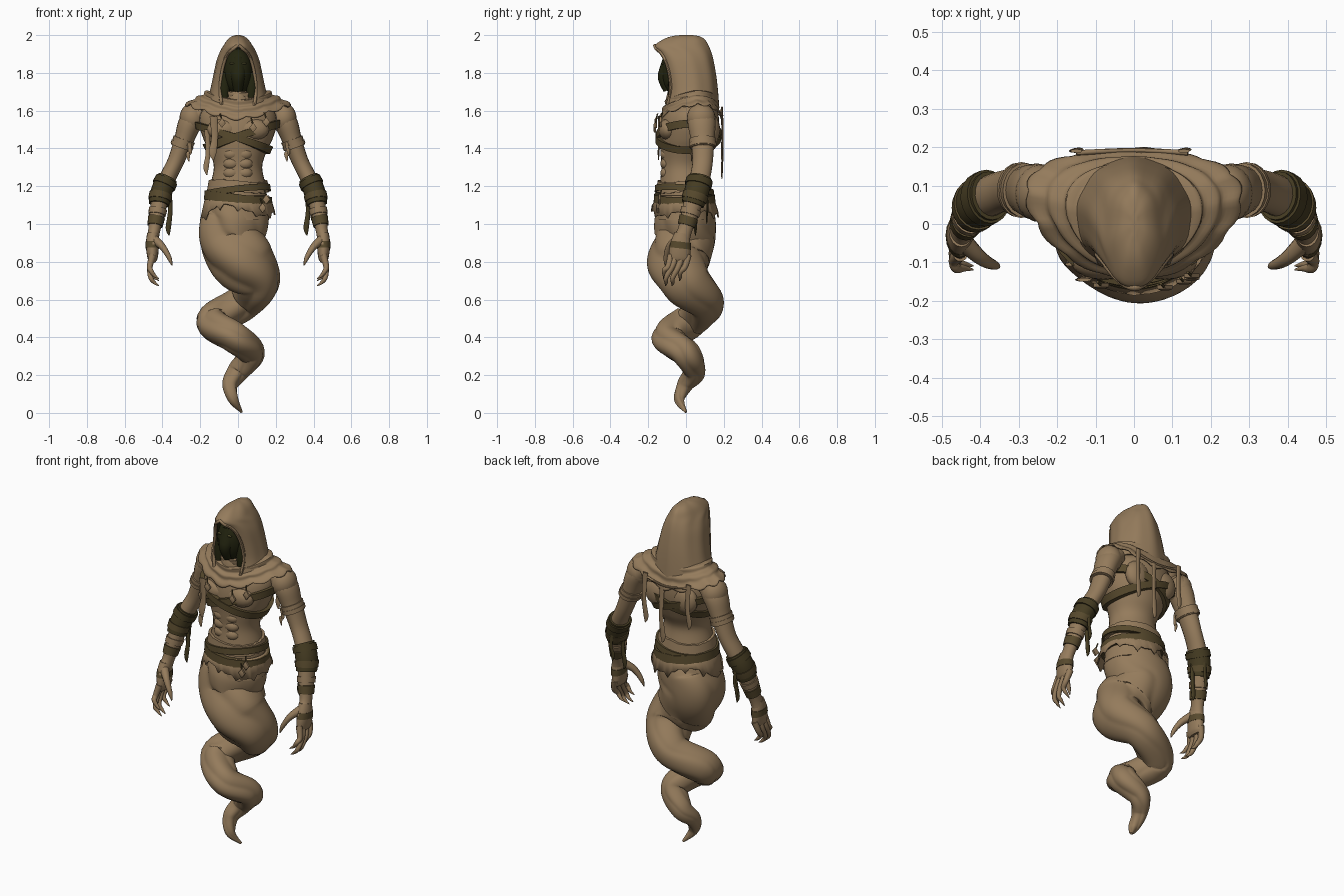
import bpy, bmesh, math, random
from math import sin, cos, pi, asin
from mathutils import Vector

random.seed(4)
if "Cube" in bpy.data.objects:
    bpy.data.objects.remove(bpy.data.objects["Cube"])


def material(name, rgb):
    m = bpy.data.materials.new(name)
    m.use_nodes = True
    m.diffuse_color = (*rgb, 1)
    m.node_tree.nodes["Principled BSDF"].inputs["Base Color"].default_value = (*rgb, 1)
    return m


TAN = material("tan cloth and skin", (0.3, 0.2, 0.107))
OLIVE = material("olive leather", (0.095, 0.067, 0.026))
DEEP = material("deep olive leather", (0.06, 0.045, 0.016))
DARK = material("dark shadow", (0.017, 0.018, 0.005))
EYE = material("dull eye", (0.13, 0.12, 0.04))
made = []


def grid(name, rows, mat, wrap=True, loop=False, caps=False, solid=0):
    """Skin a list of point rows into one surface."""
    bm = bmesh.new()
    vs = [[bm.verts.new(p) for p in r] for r in rows]
    n, m = len(vs), len(vs[0])
    for i in range(n if loop else n - 1):
        for j in range(m if wrap else m - 1):
            a, b, k = vs[i], vs[(i + 1) % n], (j + 1) % m
            bm.faces.new((a[j], a[k], b[k], b[j]))
    if caps:
        bm.faces.new(vs[0])
        bm.faces.new(vs[-1])
    bmesh.ops.recalc_face_normals(bm, faces=bm.faces)
    me = bpy.data.meshes.new(name)
    bm.to_mesh(me)
    bm.free()
    me.materials.append(mat)
    ob = bpy.data.objects.new(name, me)
    bpy.context.collection.objects.link(ob)
    if solid:
        mod = ob.modifiers.new("thickness", 'SOLIDIFY')
        mod.thickness = solid
    made.append(ob)


def spline(pts, n=6):
    """Catmull-Rom samples through tuples of any length."""
    out = []
    for i in range(len(pts) - 1):
        p = [pts[max(0, min(len(pts) - 1, i + k))] for k in (-1, 0, 1, 2)]
        for s in range(n):
            t = s / n
            out.append(tuple(0.5 * (2 * b + (c - a) * t + (2 * a - 5 * b + 4 * c - d) * t * t
                             + (3 * b - a - 3 * c + d) * t ** 3) for a, b, c, d in zip(*p)))
    return out + [tuple(pts[-1])]


def tube(name, pts, mat, sides=12, n=5, rib=None):
    """Tube along (x, y, z, half width, half depth) points."""
    s = spline(pts, n)
    rows = []
    for i, p in enumerate(s):
        t = (Vector(s[min(i + 1, len(s) - 1)][:3]) - Vector(s[max(i - 1, 0)][:3])).normalized()
        u = (Vector((0, 1, 0)) - t * t.y).normalized()
        v = t.cross(u)
        row = []
        for j in range(sides):
            a = 2 * pi * j / sides
            k = rib(a, i / len(s)) if rib else 1
            row.append(Vector(p[:3]) + (v * cos(a) * p[3] + u * sin(a) * p[4]) * k)
        rows.append(row)
    grid(name, rows, mat, caps=True)


def around(n):
    return [2 * pi * j / n for j in range(n)]


def ball(name, c, r, mat):
    rows = [[(c[0] + r[0] * sin(f) * cos(a), c[1] + r[1] * sin(f) * sin(a), c[2] + r[2] * cos(f))
             for a in around(20)] for f in (0.02 + (pi - 0.04) * i / 12 for i in range(13))]
    grid(name, rows, mat, caps=True)


def slice_pt(row, a, off=0):
    z, rx, yf, yb = row[:4]
    return ((rx + off) * cos(a), (yf + yb) / 2 + ((yb - yf) / 2 + off) * sin(a), z)


# Torso: height, half width, front y, back y
TORSO = spline([(1.02, .165, -.155, .14), (1.12, .155, -.145, .13), (1.2, .148, -.14, .12),
                (1.3, .128, -.13, .105), (1.38, .15, -.135, .14), (1.45, .183, -.14, .165),
                (1.53, .205, -.135, .175), (1.6, .19, -.115, .165), (1.66, .11, -.07, .12),
                (1.72, .06, -.05, .08)])
grid("torso", [[slice_pt(r, a) for a in around(32)] for r in TORSO], TAN, caps=True)


def torso_pt(a, z, off):
    row = min(TORSO, key=lambda r: abs(r[0] - z))
    i = TORSO.index(row)
    other = TORSO[min(i + 1, len(TORSO) - 1) if z > row[0] else max(i - 1, 0)]
    f = 0 if other is row else (z - row[0]) / (other[0] - row[0])
    return slice_pt([p + (q - p) * f for p, q in zip(row, other)], a, off)


def band(name, height, width, mat, off=0.014, wobble=0.0):
    """Strap wrapped round the torso at height(angle)."""
    rows = []
    for a in around(56):
        z, w = height(a), width / 2 + random.uniform(0, wobble)
        rows.append([torso_pt(a, z - w, -.01), torso_pt(a, z - w, off),
                     torso_pt(a, z + w, off), torso_pt(a, z + w, -.01)])
    grid(name, rows, mat, loop=True)


# Chest, back and belly muscles
for s, side in ((1, "left"), (-1, "right")):
    ball(side + "_pectoral", (s * .08, -.095, 1.5), (.085, .05, .058), TAN)
    ball(side + "_shoulder_blade", (s * .09, .135, 1.5), (.075, .045, .08), TAN)
    for i in range(3):
        ball(side + "_belly_muscle", (s * .034, -.1, 1.27 + .05 * i), (.045, .036, .034), TAN)

# Crossed chest straps, waist wraps and belts
band("rising_strap", lambda a: 1.465 + .065 * cos(a), .042, OLIVE, .018)
band("falling_strap", lambda a: 1.455 - .065 * cos(a), .038, OLIVE, .023)
band("waist_wrap", lambda a: 1.2 + .008 * sin(2 * a), .05, TAN, .014, .006)
band("upper_belt", lambda a: 1.175 + .022 * cos(a + .6), .034, OLIVE, .024)
band("lower_belt", lambda a: 1.135 - .018 * cos(a), .042, OLIVE, .026, .004)

# Ragged hem below the belts
hem = []
for j, a in enumerate(around(60)):
    low = 1.085 + .025 * sin(3 * a + 1) - .025 * (j % 5 == 0) - random.uniform(0, .012)
    low -= .03 * abs(cos(a)) ** 6
    hem.append([torso_pt(a, 1.15, .012), torso_pt(a, 1.12, .024), torso_pt(a, low, .036)])
grid("ragged_hem", hem, TAN, wrap=False, loop=True, solid=.008)

# Corkscrew tail with folds that wind down it
tail = [(0, -.005, 1.14, .135, .125), (-.01, -.005, 1.03, .172, .155), (-.04, -.003, .92, .17, .162),
        (.03, -.04, .8, .165, .16), (.1, .005, .69, .122, .135), (.02, .1, .58, .095, .1),
        (-.133, .02, .485, .09, .092), (-.02, -.095, .4, .08, .085), (.07, 0, .315, .071, .075),
        (0, .042, .22, .057, .06), (-.042, -.005, .15, .041, .043), (-.025, -.035, .07, .027, .027),
        (.02, 0, .004, .006, .006)]
tube("swirling_tail", tail, TAN, sides=56, n=10,
     rib=lambda a, t: .93 + .1 * abs(sin(2 * a - 18 * t)) ** .8 + .02 * cos(5 * a - 40 * t))

# Hood: height, half width, front y, back y, opening half width
HOOD = spline([(1.62, .17, -.12, .172, .085), (1.7, .147, -.115, .166, .095),
               (1.78, .13, -.125, .157, .09), (1.86, .112, -.14, .143, .072),
               (1.91, .093, -.156, .13, .046), (1.945, .074, -.165, .115, .002),
               (1.975, .053, -.125, .097, 0), (1.993, .03, -.08, .07, 0), (2.0, .006, -.03, .03, 0)], 4)


def hood_row(r, off):
    phi = asin(max(0, min(.95, r[4] / r[1])))
    a0, a1 = -pi / 2 + phi, 3 * pi / 2 - phi
    return [slice_pt(r, a0 + (a1 - a0) * j / 40, off + .004 * sin(7 * pi * j / 40) ** 2) for j in range(41)]


shell = [hood_row(r, 0) for r in HOOD]
grid("hood", shell, TAN, wrap=False, caps=True)
grid("hood_lining", [hood_row(r, -.012) for r in HOOD[:-8]], DARK, wrap=False)
rim = [r[0] for r in shell[:21:2]] + [r[-1] for r in shell[18::-2]]
tube("hood_rim", [(*p, .009, .009) for p in rim], TAN, sides=8, n=2)

# Shadowed face with eyes and a wrapped neck
ball("face", (0, -.05, 1.805), (.078, .085, .125), DARK)
tube("face_veil", [(0, -.09, 1.88, .03, .03), (0, -.105, 1.81, .042, .038), (0, -.11, 1.77, .036, .038),
                   (0, -.09, 1.71, .025, .03)], DARK, 16)
for s, side in ((1, "left"), (-1, "right")):
    ball(side + "_eye", (s * .033, -.124, 1.85), (.013, .007, .005), EYE)
    tube(side + "_throat_shadow", [(s * .068, -.07, 1.8, .03, .02), (s * .072, -.075, 1.72, .028, .02),
                                   (s * .07, -.075, 1.67, .02, .02)], DARK, 12)
tube("wrapped_neck", [(0, -.03, 1.6, .1, .08), (0, -.025, 1.68, .06, .075), (0, 0, 1.74, .045, .05)], TAN, 20)

# Shoulder cowl with rolled folds and a scalloped edge
cowl = []
for i in range(25):
    t = i / 24
    row = []
    for a in around(80):
        scallop = abs(sin(7 * a + .4)) * t ** 4
        low = 1.565 + .08 * abs(cos(a)) ** 1.5
        fold = .009 * sin(7 * pi * t + .6 * sin(2 * a)) * (1 - .5 * t)
        rx, ry = .125 + .148 * t ** 1.2, .112 + .053 * t
        z = 1.73 + (low - 1.73) * t + fold * (1 - t) - .018 * scallop - .035 * max(0, -sin(a)) * (1 - t)
        y = .024 + .05 * t * cos(a) ** 2 + (ry + fold * .8 + .006 * scallop) * sin(a)
        row.append(((rx + fold + .012 * scallop) * cos(a), y, z))
    cowl.append(row)
grid("shoulder_cowl", cowl, TAN, solid=.008)


def strip(name, x, y, top, bottom, w, mat, d=.005):
    """Hanging torn cloth, pointed at the bottom."""
    mid = (top + bottom) / 2
    tube(name, [(x, y, top, w, d), (x + .006, y + .004, mid, w * .85, d),
                (x - .004, y, bottom + .04, w, d), (x, y, bottom, w * .2, .002)], mat, 8)


strip("front_torn_strip", -.13, -.145, 1.57, 1.34, .02, TAN)
strip("front_torn_strip", -.165, -.105, 1.5, 1.26, .014, TAN)
for x, top, low in ((-.15, 1.62, 1.36), (.02, 1.58, 1.24), (.13, 1.62, 1.33)):
    strip("back_torn_strip", x, .19, top, low, .016, TAN)
tube("back_cord", [(-.15, .185, 1.6, .007, .007), (0, .192, 1.575, .006, .006), (.14, .185, 1.6, .007, .007)], TAN, 8)

# Diamond charms on cords
for x, y, z in ((.08, -.165, 1.51), (.15, -.135, 1.54), (-.085, -.16, 1.535), (.13, -.15, 1.085), (.15, -.14, 1.13)):
    grid("diamond_charm", [[(x + .02 * k * cos(a), y + e, z + .026 * k * sin(a)) for a in around(4)]
                           for k, e in ((1, .006), (1, -.004), (.5, -.008))], TAN, caps=True)
    tube("charm_cord", [(x - .01, y + .01, z + .05, .004, .004), (x, y, z + .015, .004, .004)], OLIVE, 6)

# Arms: path with half width and half depth
ARM = [(.19, .08, 1.6, .05, .06), (.25, .083, 1.54, .062, .074), (.288, .088, 1.44, .051, .062),
       (.33, .088, 1.33, .044, .054), (.37, .075, 1.25, .044, .054), (.405, .055, 1.17, .047, .055),
       (.425, .025, 1.07, .041, .047), (.443, -.005, .97, .032, .038), (.45, -.02, .93, .032, .044)]
FINE = spline(ARM, 24)
FINGERS = ((-.08, -.115, .71), (-.052, -.105, .672), (-.02, -.07, .672), (.012, -.03, .70))

for s, side in ((1, "left"), (-1, "right")):
    def limb(name, pts, mat, sides=12, n=5):
        tube(side + "_" + name, [(s * p[0], *p[1:]) for p in pts], mat, sides, n)

    def cuff(name, hi, lo, off, mat):
        pts = [p for p in FINE if lo <= p[2] <= hi]
        limb(name, [(*p[:3], p[3] + off, p[4] + off) for p in pts], mat, 20, 1)

    limb("arm", ARM, TAN, 20)
    ball(side + "_deltoid", (s * .242, .08, 1.56), (.068, .076, .08), TAN)
    # Arm wraps and bracer
    cuff("upper_arm_band", 1.45, 1.4, .008, TAN)
    cuff("upper_arm_cord", 1.43, 1.405, .012, TAN)
    cuff("bracer", 1.245, 1.1, .01, DEEP)
    cuff("bracer_top_strap", 1.235, 1.2, .017, DEEP)
    cuff("bracer_low_strap", 1.16, 1.125, .015, OLIVE)
    cuff("wrist_wrap", 1.08, 1.045, .007, TAN)
    cuff("wrist_strap", 1.035, .99, .007, OLIVE)
    strip(side + "_bracer_strip", s * .365, .05, 1.2, .94, .014, DEEP, .008)
    strip(side + "_bracer_back_strip", s * .4, .11, 1.18, 1.0, .012, DEEP)
    strip(side + "_arm_strip", s * .26, .03, 1.43, 1.33, .012, TAN)
    # Clawed hand
    limb("palm", [(.45, -.02, .95, .031, .04), (.453, -.03, .89, .035, .054), (.452, -.035, .82, .027, .056),
                  (.45, -.035, .795, .013, .045)], TAN, 16)
    limb("palm_wrap", [(.453, -.027, .905, .037, .053), (.454, -.031, .87, .036, .058)], OLIVE, 16)
    for y, ty, tz in FINGERS:
        limb("finger", [(.452, y, .835, .019, .018), (.467, y * .6 + ty * .4, .775, .015, .016),
                        (.462, ty, tz + .045, .013, .013), (.443, ty, tz + .018, .009, .009),
                        (.418, ty - .004, tz, .002, .002)], TAN, 10)
    limb("thumb", [(.44, -.05, .915, .025, .025), (.405, -.083, .885, .019, .02), (.38, -.1, .85, .015, .016),
                   (.36, -.108, .812, .011, .011), (.35, -.112, .78, .002, .002)], TAN, 10)

# Smooth shading with crisp edges
for ob in bpy.context.selected_objects:
    ob.select_set(False)
for ob in made:
    ob.select_set(True)
bpy.context.view_layer.objects.active = made[0]
bpy.ops.object.shade_smooth_by_angle(angle=math.radians(45))
